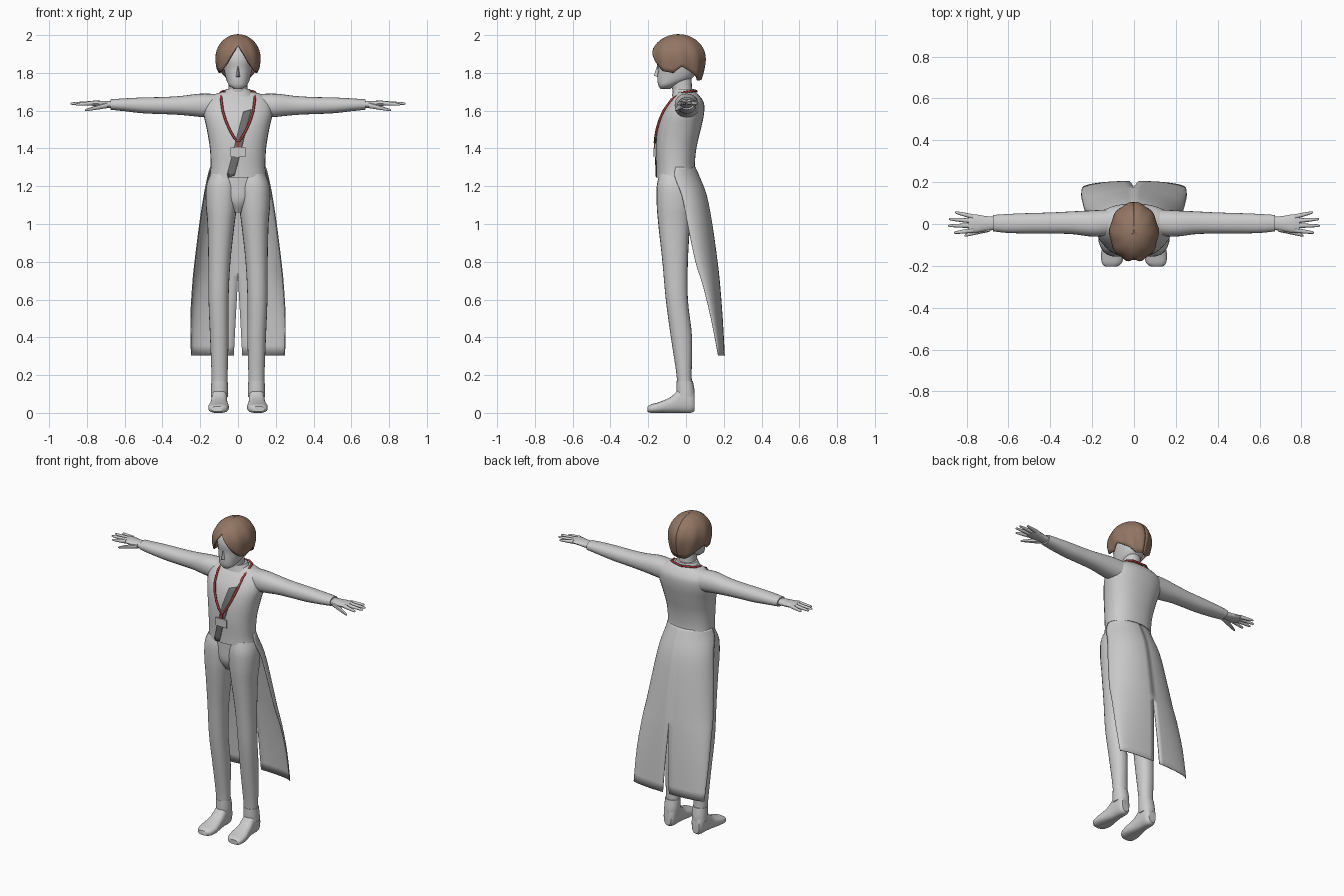
import bpy, bmesh, math
from mathutils import Vector
from mathutils.bvhtree import BVHTree

if "Cube" in bpy.data.objects:
    bpy.data.objects.remove(bpy.data.objects["Cube"])


def material(name, rgb):
    m = bpy.data.materials.new(name)
    m.diffuse_color = (*rgb, 1)
    m.use_nodes = True
    m.node_tree.nodes["Principled BSDF"].inputs["Base Color"].default_value = m.diffuse_color
    return m


GREY = material("light grey", (0.6, 0.6, 0.6))
DARK = material("dark grey", (0.16, 0.16, 0.16))
BROWN = material("hair brown", (0.29, 0.18, 0.125))
RED = material("red", (0.36, 0.045, 0.045))


def make(name, verts, faces, mat, mirror=False, thick=0, angle=40):
    me = bpy.data.meshes.new(name)
    me.from_pydata([tuple(v) for v in verts], [], faces)
    bm = bmesh.new()
    bm.from_mesh(me)
    bmesh.ops.recalc_face_normals(bm, faces=bm.faces)
    bm.to_mesh(me)
    bm.free()
    me.materials.append(mat)
    ob = bpy.data.objects.new(name, me)
    bpy.context.collection.objects.link(ob)
    bpy.ops.object.select_all(action='DESELECT')
    bpy.context.view_layer.objects.active = ob
    ob.select_set(True)
    bpy.ops.object.shade_smooth_by_angle(angle=math.radians(angle))
    if thick:
        s = ob.modifiers.new("thickness", 'SOLIDIFY')
        s.thickness, s.offset = thick, 0
    if mirror:
        ob.modifiers.new("mirror", 'MIRROR')
    return ob


def smooth_rows(rows, k=4):
    """Catmull-Rom resampling of a table of rows."""
    out = []
    for i in range(len(rows) - 1):
        a, b, c, d = (rows[max(0, min(len(rows) - 1, i + j))] for j in (-1, 0, 1, 2))
        for s in range(k):
            t = s / k
            out.append([0.5 * (2 * q + (r - p) * t + (2 * p - 5 * q + 4 * r - u) * t * t
                               + (3 * q - p - 3 * r + u) * t ** 3)
                        for p, q, r, u in zip(a, b, c, d)])
    return out + [list(rows[-1])]


def loft(name, axis, rows, mat=GREY, mirror=False, n=24, power=2.2):
    """Rows are (position on axis, a0, a1, b0, b1): bounds of each rounded section."""
    rows = smooth_rows(rows)
    verts = []
    for t, a0, a1, b0, b1 in rows:
        for i in range(n):
            c, s = math.cos(2 * math.pi * i / n), math.sin(2 * math.pi * i / n)
            a = (a0 + a1) / 2 + (a1 - a0) / 2 * math.copysign(abs(c) ** (2 / power), c)
            b = (b0 + b1) / 2 + (b1 - b0) / 2 * math.copysign(abs(s) ** (2 / power), s)
            verts.append({'x': (t, a, b), 'y': (a, t, b), 'z': (a, b, t)}[axis])
    faces = [(r * n + i, r * n + (i + 1) % n, (r + 1) * n + (i + 1) % n, (r + 1) * n + i)
             for r in range(len(rows) - 1) for i in range(n)]
    faces += [tuple(range(n)), tuple(range((len(rows) - 1) * n, len(rows) * n))]
    return make(name, verts, faces, mat, mirror)


def grid(rows):
    w = len(rows[0])
    faces = [(r * w + i, r * w + i + 1, (r + 1) * w + i + 1, (r + 1) * w + i)
             for r in range(len(rows) - 1) for i in range(w - 1)]
    return [v for row in rows for v in row], faces


def sym(z, w, y0, y1):
    return (z, -w, w, y0, y1)


# Torso, pelvis, neck and collar
torso = loft("jacket_body", 'z', [
    sym(1.245, .152, -.157, .06), sym(1.3, .145, -.157, .047), sym(1.4, .149, -.16, .055),
    sym(1.5, .165, -.152, .078), sym(1.58, .182, -.13, .095), sym(1.64, .178, -.095, .095),
    sym(1.68, .14, -.062, .07), sym(1.70, .08, -.05, .045)], n=32, power=2.3)
loft("pelvis", 'z', [sym(1.06, .03, -.11, -.01), sym(1.12, .075, -.143, .03),
                     sym(1.2, .14, -.145, .045), sym(1.27, .14, -.145, .045)])
loft("neck", 'z', [sym(1.66, .062, -.065, .045), sym(1.71, .05, -.072, .032),
                   sym(1.8, .05, -.09, .03)])
loft("collar", 'z', [sym(1.675, .088, -.075, .052), sym(1.7, .072, -.07, .046),
                     sym(1.715, .062, -.068, .042)])

# Head and nose
loft("head", 'z', [
    sym(1.715, .022, -.135, -.085), sym(1.735, .048, -.147, -.05), sym(1.77, .064, -.152, .03),
    sym(1.82, .075, -.15, .06), sym(1.87, .08, -.155, .065), sym(1.92, .076, -.14, .06),
    sym(1.97, .04, -.09, .02)])
make("nose", [(0, -.15, 1.845), (-.015, -.143, 1.775), (.015, -.143, 1.775), (0, -.17, 1.785)],
     [(0, 1, 3), (0, 3, 2), (1, 2, 3), (0, 2, 1)], GREY)

# Hair: parted dome whose hem height depends on direction
HEM = [(0, 1.945), (12, 1.91), (30, 1.855), (52, 1.81), (78, 1.80), (98, 1.835),
       (125, 1.80), (155, 1.76), (180, 1.765)]


def hem(deg):
    for (d0, z0), (d1, z1) in zip(HEM, HEM[1:]):
        if deg <= d1:
            return z0 + (z1 - z0) * (deg - d0) / (d1 - d0)
    return HEM[-1][1]


hair = []
for r in range(15):
    row = []
    for i in range(61):
        a = math.radians(i * 6 - 180)
        bottom = hem(min(180, abs(i * 6 - 180)))
        z = 2.0 - (2.0 - bottom) * (r / 14) ** 1.7
        q = min(1, (2.0 - z) / .12)
        rad = math.sqrt(max(0, 1 - (1 - q) ** 2))
        if z < 1.87:
            rad *= 1 - 5 * (1.87 - z) ** 1.5
        rad *= 1 + .03 * (r / 14) * math.sin(9 * abs(a) + 14 * (z - 1.9))
        row.append((.112 * rad * math.sin(a), -.04 - .138 * rad * math.cos(a), z))
    hair.append(row)
make("hair", *grid(hair), BROWN, thick=.01, angle=25)

# Sleeves, hands and fingers
loft("sleeve", 'x', [
    (.11, -.055, .07, 1.56, 1.688), (.2, -.06, .065, 1.567, 1.69), (.3, -.048, .06, 1.577, 1.678),
    (.4, -.046, .055, 1.582, 1.672), (.5, -.045, .052, 1.586, 1.67), (.6, -.043, .048, 1.597, 1.665),
    (.675, -.035, .043, 1.605, 1.66)], mirror=True)
loft("hand", 'x', [(.66, -.027, .034, 1.613, 1.652), (.71, -.034, .038, 1.617, 1.652),
                   (.76, -.042, .046, 1.624, 1.653), (.79, -.036, .042, 1.63, 1.65)],
     mirror=True, n=16)


def finger(name, p0, p1, r0, r1):
    rows = []
    for k, (t, f) in enumerate([(0, 1), (.5, .9), (.9, .7), (1, .3)]):
        c = Vector(p0).lerp(Vector(p1), t)
        r = (r0 + (r1 - r0) * t) * f
        rows.append((c.x, c.y - r, c.y + r, c.z - r, c.z + r))
    loft(name, 'x', rows, mirror=True, n=10)


for name, y0, p1 in [("little_finger", .035, (.855, .056, 1.637)), ("ring_finger", .014, (.885, .024, 1.638)),
                     ("middle_finger", -.008, (.888, -.008, 1.637)), ("index_finger", -.03, (.86, -.042, 1.632))]:
    finger(name, (.77, y0, 1.64), p1, .012, .009)
finger("thumb", (.69, -.02, 1.63), (.81, -.056, 1.602), .017, .009)

# Trouser legs, cuffs and shoes
loft("trouser_leg", 'z', [
    (.1, .056, .138, -.045, .035), (.2, .055, .14, -.05, .03), (.4, .05, .148, -.08, .032),
    (.6, .05, .156, -.107, .01), (.8, .04, .157, -.125, .01), (1.0, .018, .162, -.147, .022),
    (1.1, .005, .17, -.155, .035), (1.2, 0, .168, -.155, .04), (1.265, .01, .145, -.14, .04)], mirror=True)
loft("trouser_cuff", 'z', [(.085, .054, .144, -.048, .046), (.12, .052, .143, -.05, .045),
                           (.17, .055, .141, -.049, .036)], mirror=True)
loft("shoe", 'y', [
    (.045, .075, .125, .012, .1), (.025, .06, .137, 0, .14), (-.03, .058, .14, 0, .13),
    (-.08, .055, .146, 0, .085), (-.14, .048, .157, 0, .058), (-.185, .058, .154, 0, .045),
    (-.203, .08, .138, .006, .034)], mirror=True, power=2.6)

# Coat tails: rows of (height, half width, front edge y, back y, slit half gap)
tail = []
for z, w, yf, yb, g in smooth_rows([
        (1.3, .146, -.055, .048, 0), (1.25, .16, -.06, .07, 0), (1.15, .18, -.022, .108, 0),
        (1.0, .203, .008, .137, 0), (.8, .228, .05, .165, 0), (.68, .24, .088, .178, .002),
        (.5, .25, .132, .192, .012), (.305, .247, .17, .203, .022)], 3):
    row = []
    for i in range(13):
        u = i / 12 * math.pi / 2
        row.append((max(g, 0) + (w - max(g, 0)) * math.sin(u), yb + (yf - yb) * (1 - math.cos(u)), z))
    tail.append(row)
make("coat_tail", *grid(tail), GREY, mirror=True, thick=.005)

# Details laid on the chest surface
bpy.context.view_layer.update()
tree = BVHTree.FromObject(torso, bpy.context.evaluated_depsgraph_get())


def chest(x, z, lift):
    hit = tree.ray_cast(Vector((x, -1, z)), Vector((0, 1, 0)))[0]
    return (x, (hit.y if hit else -.06) - lift, z)


# Dark diagonal strip down the front
strip = []
for r in range(17):
    t = r / 16
    z, c = 1.6 - .35 * t, .05 - .09 * t
    strip.append([chest(c + d, z + d * .3, .004) for d in (-.022, -.011, 0, .011, .022)])
make("front_strip", *grid(strip), DARK, thick=.003)

# Lanyard loop and its hanging card
half = [(0, .056, 1.702), (.045, .05, 1.706), (.08, .03, 1.703), (.091, -.01, 1.697)]
half += [chest(x, z, .006) for x, z in [(.089, 1.66), (.081, 1.6), (.066, 1.55), (.045, 1.5),
                                       (.022, 1.46), (0, 1.43)]]
path = half + [(-x, y, z) for x, y, z in half[-2:0:-1]]
cu = bpy.data.curves.new("lanyard", 'CURVE')
cu.dimensions, cu.bevel_depth, cu.bevel_resolution = '3D', .0065, 2
sp = cu.splines.new('POLY')
sp.points.add(len(path) - 1)
for p, co in zip(sp.points, path):
    p.co = (*co, 1)
sp.use_cyclic_u = True
cu.materials.append(RED)
bpy.context.collection.objects.link(bpy.data.objects.new("lanyard", cu))


def plate(name, x, z0, z1, y, mat):
    v = [(a, b, c) for a in (-x, x) for b in (y, y + .006) for c in (z0, z1)]
    make(name, v, [(0, 1, 3, 2), (4, 6, 7, 5), (0, 4, 5, 1), (2, 3, 7, 6), (0, 2, 6, 4), (1, 5, 7, 3)], mat)


plate("card", .04, 1.355, 1.405, -.172, GREY)
plate("card_clip", .008, 1.4, 1.435, -.17, RED)
